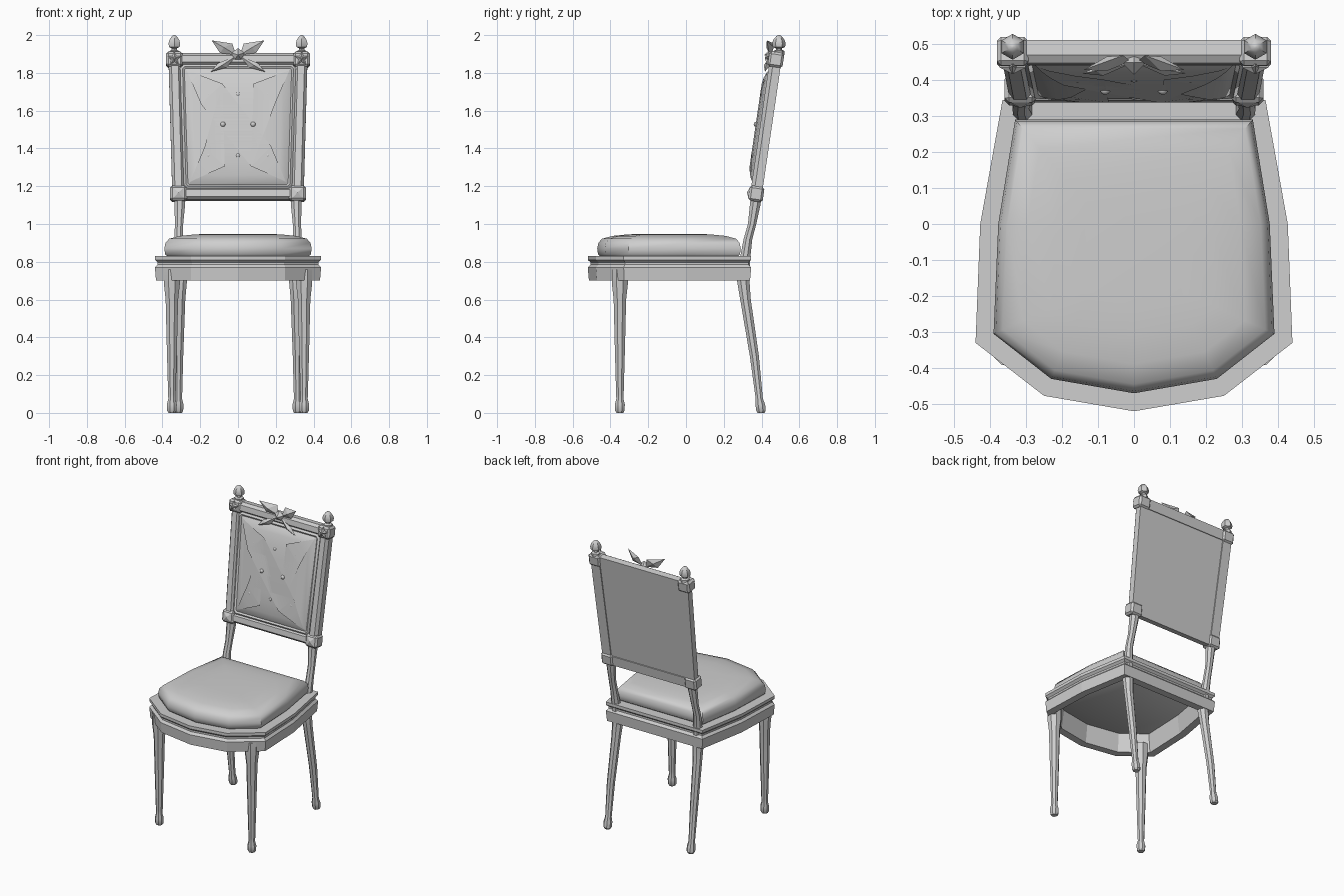
import bpy, bmesh, math
from mathutils import Vector, Matrix

if "Cube" in bpy.data.objects:
    bpy.data.objects.remove(bpy.data.objects["Cube"])

GREY = bpy.data.materials.new("light grey")
GREY.diffuse_color = (0.62, 0.62, 0.62, 1)
GREY.use_nodes = True
GREY.node_tree.nodes["Principled BSDF"].inputs["Base Color"].default_value = GREY.diffuse_color
# Tilted frame of the chair back: origin at the lower rail, local z runs up the back
BACK = Matrix.Translation((0, 0.372, 1.16)) @ Matrix.Rotation(-math.atan2(0.104, 0.71), 4, 'X')
TOP = 0.7175


def finish(name, bm, mat=None, smooth=None):
    bmesh.ops.recalc_face_normals(bm, faces=bm.faces)
    if mat is not None:
        bm.transform(mat)
    me = bpy.data.meshes.new(name)
    bm.to_mesh(me)
    bm.free()
    me.materials.append(GREY)
    ob = bpy.data.objects.new(name, me)
    bpy.context.collection.objects.link(ob)
    if smooth:
        bpy.ops.object.select_all(action='DESELECT')
        ob.select_set(True)
        bpy.context.view_layer.objects.active = ob
        bpy.ops.object.shade_smooth_by_angle(angle=math.radians(smooth))
    return ob


def loft(name, rings, mat=None, smooth=None, loop=False):
    """Skin a list of equal rings; cap both ends, or join the last to the first."""
    bm = bmesh.new()
    vs = [[bm.verts.new(p) for p in r] for r in rings]
    n = len(vs[0])
    pairs = list(zip(vs, vs[1:])) + ([(vs[-1], vs[0])] if loop else [])
    for a, b in pairs:
        for i in range(n):
            j = (i + 1) % n
            bm.faces.new((a[i], a[j], b[j], b[i]))
    if not loop:
        bm.faces.new(vs[0])
        bm.faces.new(vs[-1])
    return finish(name, bm, mat, smooth)


def hull(name, pts, mat=None):
    bm = bmesh.new()
    for p in pts:
        bm.verts.new(p)
    bmesh.ops.convex_hull(bm, input=bm.verts)
    return finish(name, bm, mat)


def block(name, loc, size, bevel, mat=None):
    bm = bmesh.new()
    bmesh.ops.create_cube(bm, size=1, matrix=Matrix.Translation(loc) @ Matrix.Diagonal((*size, 1)))
    if bevel:
        bmesh.ops.bevel(bm, geom=bm.edges[:], offset=bevel, segments=1, affect='EDGES')
    return finish(name, bm, mat)


def inset(pts, d):
    """Mitred inward offset of a counter-clockwise outline."""
    out, n = [], len(pts)
    for i in range(n):
        a, b, c = (Vector(pts[k % n]) for k in (i - 1, i, i + 1))
        e, f = (b - a).normalized(), (c - b).normalized()
        m, k = Vector((-e.y, e.x)), Vector((-f.y, f.x))
        out.append(b + (m + k) * d / (1 + m.dot(k)))
    return out


def gon(n, x, y, z, rx, ry):
    k = 1 / math.cos(math.pi / n)
    return [(x + rx * k * math.cos((i + .5) * math.tau / n),
             y + ry * k * math.sin((i + .5) * math.tau / n), z) for i in range(n)]


def outline(half):
    """Mirror the right half, listed from front centre to back, to a full outline."""
    return half + [(-x, y) for x, y in reversed(half[1:])]


# Seat rail: moulded ring with a hollow underside
rail = outline([(0, -.52), (.25, -.477), (.44, -.33), (.427, 0), (.365, .345)])
prof = [(0, .83), (0, .81), (.014, .797), (.014, .785), (0, .77), (.006, .70), (.055, .70), (.07, .83)]
loft("seat_rail", [[(p.x, p.y, z) for p in inset(rail, d)] for d, z in prof], loop=True)

# Seat cushion
pad = outline([(0, -.47), (.23, -.43), (.39, -.305), (.377, 0), (.33, .29)])
prof = [(.02, .825), (.004, .84), (0, .87), (.006, .90), (.025, .922), (.08, .937), (.16, .945), (.24, .948)]
loft("seat_cushion", [[(p.x, p.y, z) for p in inset(pad, d)] for d, z in prof], smooth=50)

# Cushioned back panel in the tilted frame
bx, tx, lo, hi, c = .287, .306, .025, TOP - .028, .02
panel = outline([(0, lo), (bx - c, lo), (bx, lo + c), (tx, hi - c), (tx - c, hi), (0, hi)][:-1])
prof = [(0, .015), (0, -.020), (.012, -.030), (.022, -.022), (.035, -.030), (.07, -.040), (.14, -.050), (.22, -.056)]
loft("back_cushion", [[(p.x, w, p.y) for p in inset(panel, d)] for d, w in prof], BACK, 40)
plate = [(-.30, -.01), (.30, -.01), (.315, TOP), (-.315, TOP)]
loft("back_plate", [[(x, w, z) for x, z in plate] for w in (.012, .024)], BACK)

# Upholstery buttons
for v, w, xs in ((.198, -.043, (-.157, 0, .157)), (.364, -.053, (-.08, .08)), (.526, -.042, (-.157, 0, .157))):
    for x in xs:
        bm = bmesh.new()
        bmesh.ops.create_uvsphere(bm, u_segments=10, v_segments=6, radius=.014,
                                  matrix=Matrix.Translation((x, w, v)))
        finish("button", bm, BACK, 60)

# Cross rails: half-round moulding with a flat back
section = [(-.033, .03), (-.033, -.012), (-.018, -.032), (.018, -.032), (.033, -.012), (.033, .03)]
for name, z, h in (("lower_cross_rail", 0, .315), ("upper_cross_rail", TOP, .335)):
    loft(name, [[(x, w, z + u) for u, w in section] for x in (-h, h)], BACK)

for s in (-1, 1):
    # Side stiles
    loft("side_stile", [[(s * h + u, w, z) for u, w in section]
                        for h, z in ((.315, 0), (.335, TOP))], BACK)
    # Corner blocks
    block("lower_corner_block", (s * .315, 0, 0), (.088, .078, .082), .012, BACK)
    block("upper_corner_block", (s * .337, 0, TOP), (.088, .08, .08), .012, BACK)
    hull("lower_corner_boss", [(s * .315 + a, -.037, b) for a in (-.03, .03) for b in (-.03, .03)]
         + [(s * .315, -.05, 0)], BACK)
    # Star rosettes on the upper blocks
    star = [((.038, .018)[i % 2], math.pi / 2 + i * math.pi / 5) for i in range(10)]
    loft("star_rosette", [[(s * .337 + k * r * math.cos(a), w, TOP + k * r * math.sin(a)) for r, a in star]
                          for k, w in ((1, -.037), (1, -.044), (.15, -.058))], BACK)
    # Acorn finials
    prof = [(.026, 1.895), (.026, 1.915), (.014, 1.922), (.014, 1.93), (.028, 1.937),
            (.031, 1.955), (.026, 1.975), (.012, 1.995), (.003, 2.0)]
    loft("finial", [gon(6, s * .337, .492, z, r, r) for r, z in prof], smooth=35)

    # Front legs with bulb feet
    prof = [(0, .018), (.012, .025), (.045, .026), (.075, .019), (.1, .02), (.35, .027), (.6, .033), (.68, .042), (.76, .042)]
    loft("front_leg", [gon(8, s * .35, -.35, z, r, r) for z, r in prof], smooth=30)
    # Back legs running up to the lower corner blocks
    path = [(.315, .397, 0, .018), (.315, .397, .012, .025), (.315, .393, .045, .026), (.315, .388, .075, .019),
            (.314, .362, .3, .024), (.307, .315, .6, .028), (.303, .303, .7, .033), (.308, .310, .8, .028),
            (.314, .328, .92, .023), (.312, .350, 1.0, .022), (.308, .366, 1.1, .028), (.31, .372, 1.15, .028)]
    loft("back_leg", [gon(8, s * x, y, z, r, r) for x, y, z, r in path], smooth=30)

    # Bow: upper loops and lower ribbon tails
    hull("bow_loop", [(s * .01, .452, 1.895), (s * .14, .428, 1.972), (s * .03, .468, 1.955),
                      (s * .095, .440, 1.905), (s * .075, .425, 1.935), (s * .075, .465, 1.935)])
    hull("bow_tail", [(s * .01, .445, 1.89), (s * .145, .418, 1.805), (s * .105, .425, 1.852),
                      (s * .06, .435, 1.828), (s * .085, .412, 1.84), (s * .07, .45, 1.85)])

# Faceted knot of the bow
hull("bow_knot", [(.036 * math.cos(a), .448, 1.895 + .036 * math.sin(a))
                  for a in (math.pi / 2 + i * math.tau / 5 for i in range(5))]
     + [(0, .415, 1.895), (0, .47, 1.895)])
